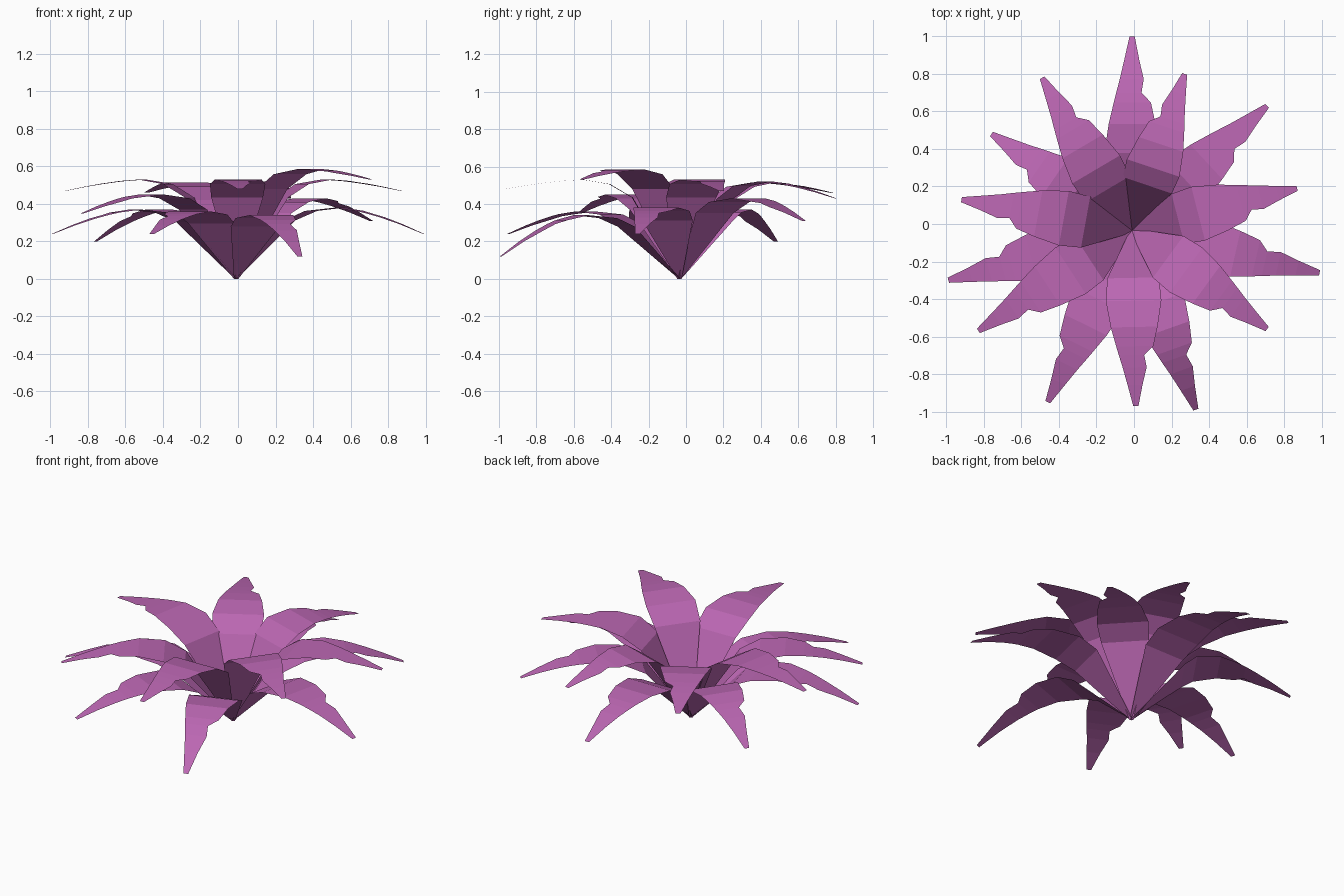
import bpy, bmesh, math
from mathutils import Vector

if "Cube" in bpy.data.objects:
    bpy.data.objects.remove(bpy.data.objects["Cube"])

mat = bpy.data.materials.new("leaf_purple")
mat.diffuse_color = (0.50, 0.135, 0.45, 1)
mat.use_nodes = True
mat.node_tree.nodes["Principled BSDF"].inputs["Base Color"].default_value = mat.diffuse_color

BASE = Vector((-0.01, -0.035, 0))

# tip x, tip y, tip height, peak height, torn side (1 = left, -1 = right)
LEAVES = [
    (-0.01, 1.00, .24, .38, -1), (0.27, 0.80, .43, .52, 1),
    (0.71, 0.63, .31, .43, -1), (0.87, 0.19, .47, .53, -1),
    (0.99, -0.26, .24, .38, 1), (0.71, -0.56, .53, .585, -1),
    (0.33, -0.99, .12, .34, 1), (0.01, -0.97, .48, .53, 1),
    (-0.46, -0.95, .24, .36, -1), (-0.83, -0.57, .35, .45, 1),
    (-0.99, -0.30, .24, .37, -1), (-0.92, 0.13, .47, .53, 1),
    (-0.76, 0.48, .20, .37, 1), (-0.49, 0.78, .46, .515, -1),
]

# outer stations: fraction of length, whole-side half width, torn-side half width
OUTER = [(.40, .148, .148), (.55, .125, .125), (.66, .098, .10),
         (.71, .085, .05), (.78, .066, .062), (.88, .042, .038), (1, .014, .014)]


def make_leaf(name, tx, ty, tip_z, peak, side):
    tip = Vector((tx, ty, 0)) - BASE
    length = tip.length
    out = tip.normalized()
    left = Vector((-out.y, out.x, 0))
    # base point, then steep sheath up to the knee, then the arching blade
    knee_r = .39 - .26 * peak
    rows = [(0, 0, .012, .012), (knee_r, .82 * peak, .138, .138)]
    for t, whole, torn in OUTER:
        if t <= .55:
            z = peak * (.955 if t < .5 else 1)
        else:
            z = peak - (peak - tip_z) * ((t - .55) / .45) ** 1.5
        rows.append((t * length, z, whole, torn))
    bm = bmesh.new()
    prev = None
    for r, z, whole, torn in rows:
        a, b = (torn, whole) if side > 0 else (whole, torn)
        c = BASE + out * r + Vector((0, 0, z))
        cur = (bm.verts.new(c + left * a), bm.verts.new(c - left * b))
        if prev:
            bm.faces.new((prev[0], prev[1], cur[1], cur[0]))
        prev = cur
    me = bpy.data.meshes.new(name)
    bm.to_mesh(me)
    bm.free()
    me.materials.append(mat)
    bpy.context.collection.objects.link(bpy.data.objects.new(name, me))


# rosette of leaves
for i, spec in enumerate(LEAVES):
    make_leaf(f"leaf_{i + 1:02d}", *spec)
